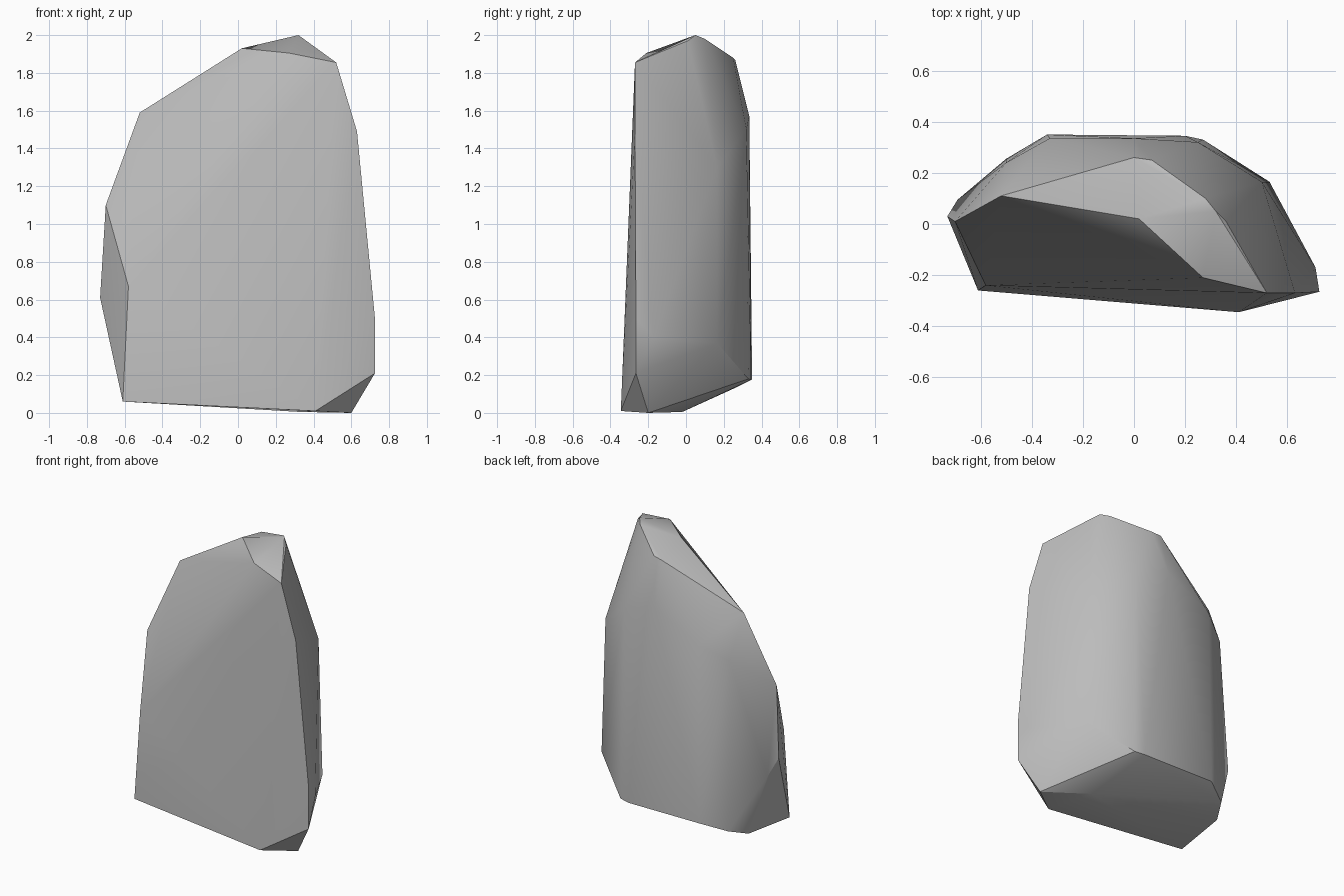
import bpy
import bmesh
import math

# Remove the default cube only
default_cube = bpy.data.objects.get("Cube")
if default_cube:
    bpy.data.objects.remove(default_cube, do_unlink=True)


def flat_material(name, colour):
    """One plain colour, shared by viewport and render."""
    material = bpy.data.materials.new(name)
    material.use_nodes = True
    material.diffuse_color = colour
    shader = material.node_tree.nodes["Principled BSDF"]
    shader.inputs["Base Color"].default_value = colour
    shader.inputs["Roughness"].default_value = 0.9
    return material


def hull_object(name, corner_groups, material, crease_degrees):
    """Chisel a convex solid out of groups of corner points."""
    mesh = bpy.data.meshes.new(name)
    solid = bmesh.new()
    for group in corner_groups:
        for corner in group:
            solid.verts.new(corner)
    result = bmesh.ops.convex_hull(solid, input=solid.verts)
    # Drop any corner swallowed by the hull
    unused = [v for v in solid.verts if not v.link_faces]
    bmesh.ops.delete(solid, geom=unused, context="VERTS")
    bmesh.ops.recalc_face_normals(solid, faces=solid.faces)
    solid.to_mesh(mesh)
    solid.free()
    mesh.materials.append(material)
    obj = bpy.data.objects.new(name, mesh)
    bpy.context.collection.objects.link(obj)
    # Soft weathered back, crisp broken edges
    bpy.ops.object.select_all(action="DESELECT")
    obj.select_set(True)
    bpy.context.view_layer.objects.active = obj
    bpy.ops.object.shade_smooth_by_angle(angle=math.radians(crease_degrees))
    return obj


# Slanting crown and peak
crown = [(0.32, 0.05, 2), (0.28, 0.1, 1.98), (0.36, 0.01, 1.97),
         (0.52, -0.27, 1.855), (0.27, -0.21, 1.905), (0.02, 0.02, 1.93),
         (0.07, 0.25, 1.88), (0, 0.26, 1.87)]

# Shoulder where the crown rolls into the back
shoulder = [(-0.52, 0.11, 1.59), (-0.5, 0.24, 1.3), (-0.33, 0.335, 1.4),
            (0, 0.335, 1.57), (0.25, 0.32, 1.5), (0.5, 0.165, 1.3),
            (0.63, -0.27, 1.49)]

# Split right flank and swollen left flank
flanks = [(-0.7, 0.01, 1.1), (-0.73, 0.03, 0.61), (-0.69, 0.095, 0.5),
          (-0.58, -0.24, 0.67), (0.725, -0.265, 0.5), (0.71, -0.17, 0.4),
          (0.53, 0.165, 0.37)]

# Tilted underside
base = [(-0.61, -0.26, 0.06), (-0.57, 0.13, 0.085), (-0.5, 0.255, 0.13),
        (-0.34, 0.35, 0.18), (0.2, 0.345, 0.175), (0.27, 0.33, 0.18),
        (0.33, -0.02, 0.005), (0.6, -0.2, 0), (0.41, -0.345, 0.01),
        (0.725, -0.265, 0.21)]

stone = flat_material("stone grey", (0.5, 0.5, 0.5, 1))
hull_object("standing_rock", [crown, shoulder, flanks, base], stone, 30)
